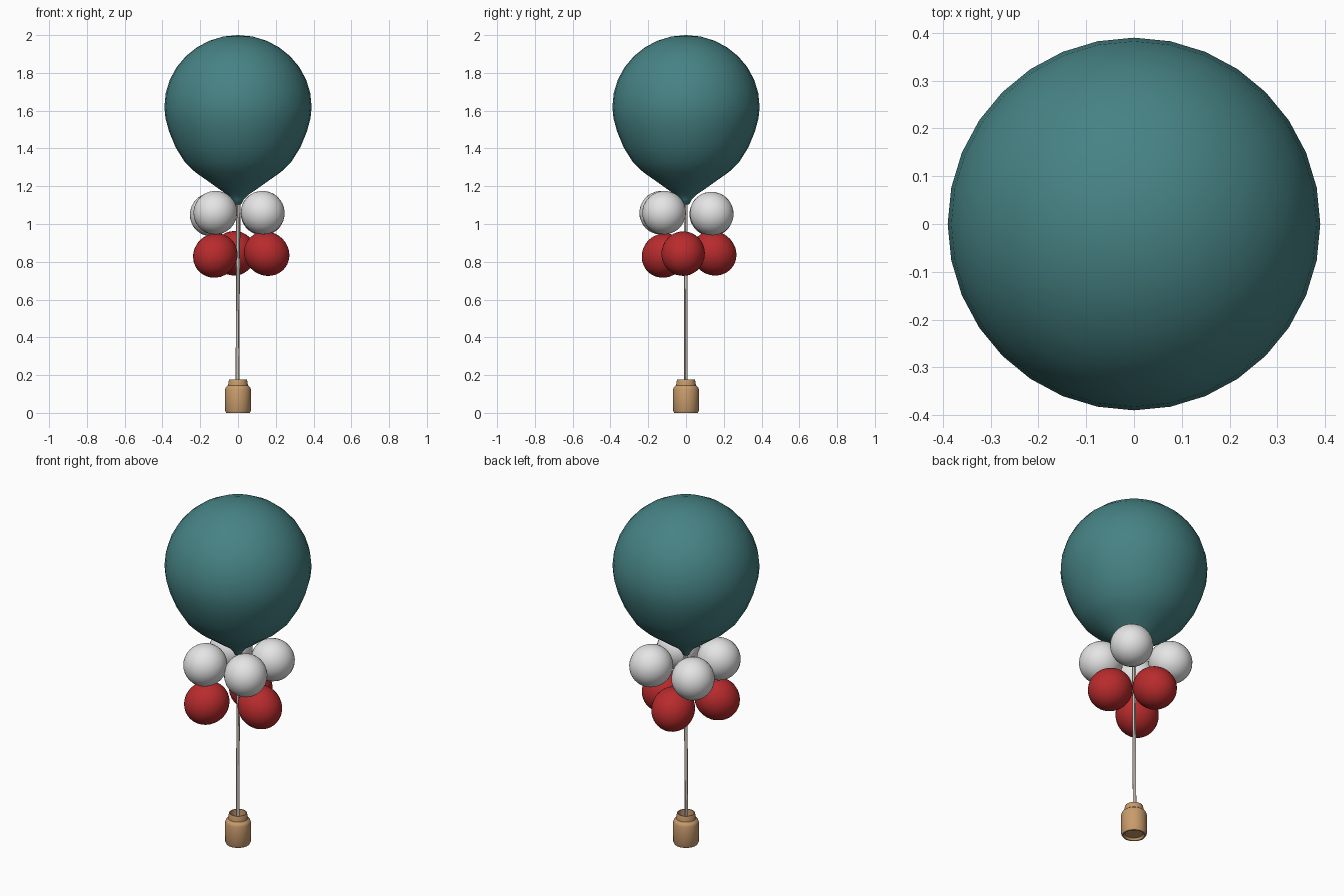
import bpy
import bmesh
import math
from mathutils import Vector

cube = bpy.data.objects.get("Cube")
if cube:
    bpy.data.objects.remove(cube, do_unlink=True)


def material(name, rgb):
    m = bpy.data.materials.new(name)
    m.use_nodes = True
    m.diffuse_color = (*rgb, 1)
    m.node_tree.nodes["Principled BSDF"].inputs["Base Color"].default_value = (*rgb, 1)
    return m


TEAL = material("teal rubber", (0.062, 0.225, 0.232))
WHITE = material("white rubber", (0.78, 0.78, 0.78))
RED = material("red rubber", (0.48, 0.024, 0.026))
TAN = material("tan weight", (0.58, 0.33, 0.15))
CORD = material("pale cord", (0.6, 0.54, 0.48))


def smooth(obj, angle):
    bpy.ops.object.select_all(action="DESELECT")
    obj.select_set(True)
    bpy.context.view_layer.objects.active = obj
    bpy.ops.object.shade_smooth_by_angle(angle=math.radians(angle))


def lathe(name, profile, mat, sides=32, angle=40):
    """Turn a list of (radius, height) points around the z axis."""
    bm = bmesh.new()
    verts = [bm.verts.new((0, -r, z)) for r, z in profile]
    edges = [bm.edges.new(pair) for pair in zip(verts, verts[1:])]
    bmesh.ops.spin(bm, geom=verts + edges, cent=(0, 0, 0), axis=(0, 0, 1),
                   angle=math.tau, steps=sides, use_duplicate=False)
    bmesh.ops.remove_doubles(bm, verts=bm.verts, dist=0.0005)
    bmesh.ops.recalc_face_normals(bm, faces=bm.faces)
    mesh = bpy.data.meshes.new(name)
    bm.to_mesh(mesh)
    bm.free()
    obj = bpy.data.objects.new(name, mesh)
    bpy.context.collection.objects.link(obj)
    mesh.materials.append(mat)
    smooth(obj, angle)
    return obj


def small_balloon(name, center, mat, stretch):
    """Ball slightly drawn out along the line to the cord."""
    bpy.ops.mesh.primitive_uv_sphere_add(segments=32, ring_count=16, radius=0.115,
                                         location=center)
    obj = bpy.context.object
    obj.name = name
    obj.scale = (1, 1, stretch)
    inward = Vector((-center[0], -center[1], 0.11))
    obj.rotation_euler = inward.to_track_quat("Z", "Y").to_euler()
    obj.data.materials.append(mat)
    smooth(obj, 60)


def cord(name, points, radius):
    curve = bpy.data.curves.new(name, "CURVE")
    curve.dimensions = "3D"
    curve.bevel_depth = radius
    curve.bevel_resolution = 2
    curve.use_fill_caps = True
    spline = curve.splines.new("POLY")
    spline.points.add(len(points) - 1)
    for p, co in zip(spline.points, points):
        p.co = (*co, 1)
    curve.materials.append(CORD)
    bpy.context.collection.objects.link(bpy.data.objects.new(name, curve))


# Large balloon: round dome above, tapering to a narrow neck
MID, R = 1.62, 0.39
dome = [(R * math.cos(a), MID + 0.38 * math.sin(a))
        for a in (math.pi / 2 * i / 8 for i in range(9))]
taper = [(0.0, 1.10), (0.018, 1.105), (0.03, 1.13), (0.055, 1.155), (0.10, 1.185),
         (0.17, 1.235), (0.227, 1.275), (0.28, 1.325), (0.33, 1.405),
         (0.365, 1.49), (0.384, 1.56)]
lathe("large_balloon", taper + dome, TEAL, angle=60)

# Ring of white balloons
for i, c in enumerate([(0.131, -0.116, 1.06), (-0.12, -0.131, 1.06),
                       (-0.139, 0.134, 1.05), (0.13, 0.136, 1.055)]):
    small_balloon(f"white_balloon_{i + 1}", c, WHITE, 1.02)

# Ring of red balloons
for i, c in enumerate([(-0.12, -0.117, 0.833), (0.152, -0.015, 0.843),
                       (-0.02, 0.147, 0.845)]):
    small_balloon(f"red_balloon_{i + 1}", c, RED, 1.07)

# Bundle of cords running from the weight to the balloons
for i in range(3):
    a = math.tau * i / 3 + 0.5
    dx, dy = math.cos(a), math.sin(a)
    cord(f"cord_{i + 1}", [(0.004 * dx - 0.003, 0.003 * dy, 0.09),
                           (0.004 * dx - 0.001, 0.003 * dy, 0.6),
                           (0.006 * dx + 0.002, 0.005 * dy, 1.13)], 0.0065)

# Weight: bottle-like holder with an open neck and a recessed base
lathe("weight", [(0.0, 0.012), (0.048, 0.012), (0.055, 0.0), (0.062, 0.0),
                 (0.068, 0.012), (0.068, 0.125), (0.064, 0.136), (0.052, 0.146),
                 (0.051, 0.162), (0.047, 0.178), (0.042, 0.178), (0.040, 0.13),
                 (0.0, 0.13)], TAN, angle=35)
